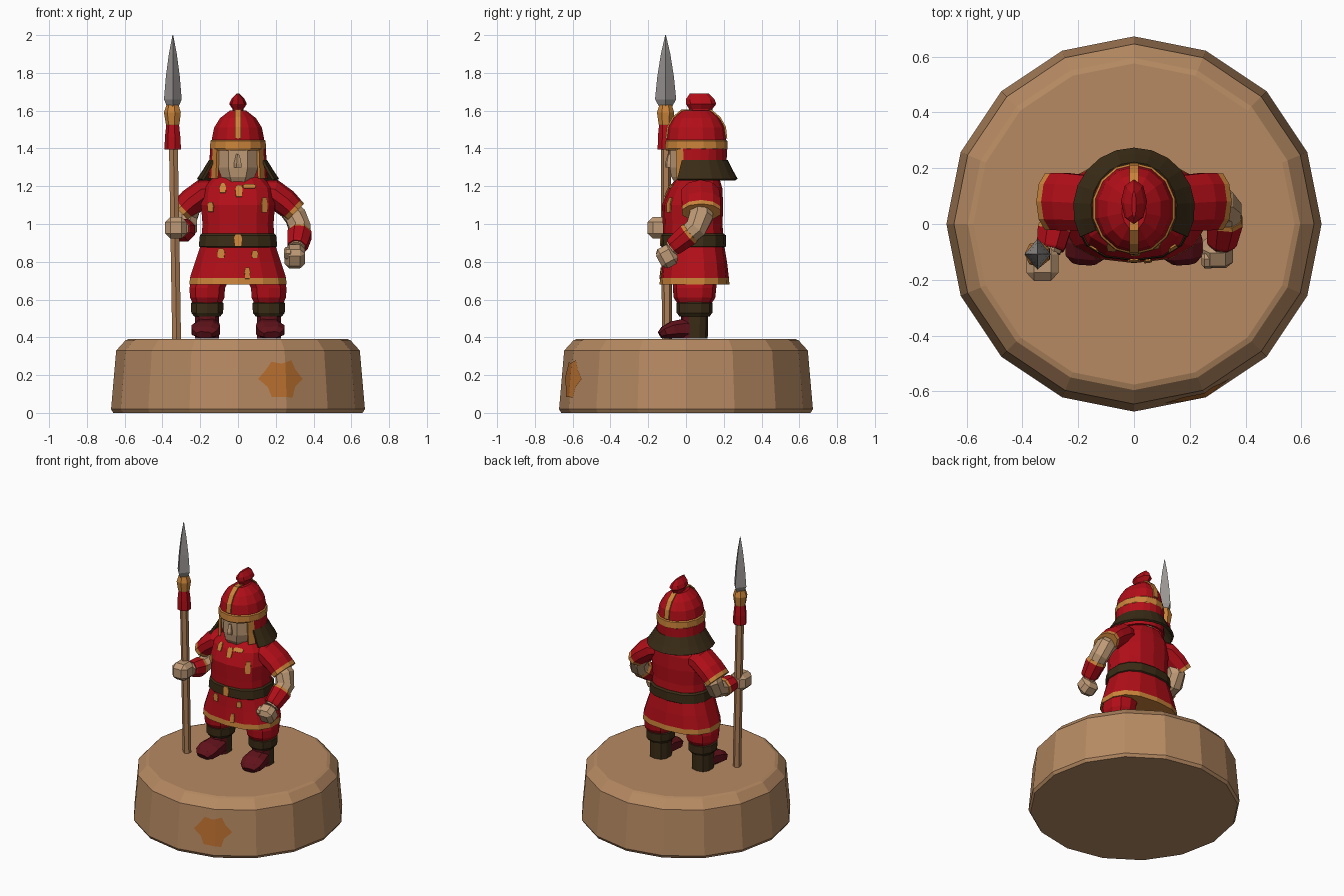
import bpy, bmesh, math
from mathutils import Vector, Matrix
from mathutils.bvhtree import BVHTree

if "Cube" in bpy.data.objects:
    bpy.data.objects.remove(bpy.data.objects["Cube"])


def lin(v):
    v /= 255
    return v / 12.92 if v <= 0.04045 else ((v + 0.055) / 1.055) ** 2.4


MATS = {}
for nm, rgb in {"stone_tan": (182, 138, 98), "skin": (190, 154, 118), "red": (178, 14, 24),
                "gold": (202, 132, 58), "dark_olive": (58, 44, 22), "maroon": (96, 18, 26),
                "steel": (152, 148, 146), "wood": (172, 126, 86),
                "orange_stain": (186, 112, 48)}.items():
    MATS[nm] = bpy.data.materials.new(nm)
    MATS[nm].diffuse_color = (*[lin(c) for c in rgb], 1)


def finish(name, bm, mats, thick=0):
    bmesh.ops.recalc_face_normals(bm, faces=bm.faces)
    me = bpy.data.meshes.new(name)
    bm.to_mesh(me)
    ob = bpy.data.objects.new(name, me)
    bpy.context.collection.objects.link(ob)
    for m in mats:
        me.materials.append(MATS[m])
    if thick:
        mod = ob.modifiers.new("thickness", 'SOLIDIFY')
        mod.thickness, mod.offset = thick, 0
    return ob


def power(v, p):
    return math.copysign(abs(v) ** p, v)


def loft(name, st, mats, n=10, ref=None, p=1.0, phase=0.5, rule=None):
    """Stations (x, y, z, ra, rb); rings lie flat unless ref orients them along the path.
    mats: one material, or one for each segment."""
    segs = [mats] * (len(st) - 1) if isinstance(mats, str) else mats
    used = list(dict.fromkeys(segs))
    if rule:
        used.append(rule[0])
    bm, rings = bmesh.new(), []
    for i, s in enumerate(st):
        u, v = Vector((1, 0, 0)), Vector((0, 1, 0))
        if ref:
            t = (Vector(st[min(i + 1, len(st) - 1)][:3]) - Vector(st[max(i - 1, 0)][:3])).normalized()
            u = Vector(ref)
            u = (u - u.dot(t) * t).normalized()
            v = t.cross(u)
        ring = []
        for k in range(n):
            a = 2 * math.pi * (k + phase) / n
            ring.append(bm.verts.new(Vector(s[:3]) + u * s[3] * power(math.cos(a), p)
                                     + v * s[4] * power(math.sin(a), p)))
        rings.append(ring)
    for i in range(len(st) - 1):
        for k in range(n):
            j = (k + 1) % n
            f = bm.faces.new((rings[i][k], rings[i][j], rings[i + 1][j], rings[i + 1][k]))
            f.material_index = used.index(segs[i])
            if rule and rule[1](f.calc_center_median()):
                f.material_index = len(used) - 1
    bm.faces.new(rings[0]).material_index = used.index(segs[0])
    bm.faces.new(rings[-1]).material_index = used.index(segs[-1])
    return finish(name, bm, used)


def shell(name, rings, a0, a1, n, mats, edge=None, thick=0.015):
    """Open band round the head; edge colours its two front ends."""
    bm = bmesh.new()
    rows = []
    for cy, z, rx, ry in rings:
        angs = [math.radians(a0 + (a1 - a0) * k / n) for k in range(n + 1)]
        rows.append([bm.verts.new((rx * math.cos(a), cy + ry * math.sin(a), z)) for a in angs])
    for lo, hi in zip(rows, rows[1:]):
        for k in range(n):
            f = bm.faces.new((lo[k], lo[k + 1], hi[k + 1], hi[k]))
            f.material_index = 1 if edge and k in (0, n - 1) else 0
    return finish(name, bm, [mats] + ([edge] if edge else []), thick)


def fist(name, loc, size, rot, mat="skin"):
    bm = bmesh.new()
    bmesh.ops.create_cube(bm, size=1)
    bmesh.ops.bevel(bm, geom=bm.edges[:], offset=0.24, segments=1, affect='EDGES')
    bm.transform(Matrix.Translation(loc) @ Matrix.Rotation(rot, 4, 'X') @ Matrix.Diagonal((*size, 1)))
    finish(name, bm, [mat])


# Sixteen-sided pedestal
loft("pedestal", [(0, 0, 0, .66, .66), (0, 0, .02, .672, .672), (0, 0, .33, .645, .645),
                  (0, 0, .385, .595, .595), (0, 0, .392, .575, .575)], "stone_tan", n=16, phase=0)

# Orange stain wrapped on the pedestal side, folded at the facet edge
bm = bmesh.new()
radii = [.13, .1, .12, .085, .11, .10, .13, .09, .115, .10, .12, .09]
bm.faces.new([bm.verts.new((.36 + 1.5 * r * math.cos(k * math.pi / 6), .18 + .95 * r * math.sin(k * math.pi / 6), 0))
              for k, r in enumerate(radii)])
bmesh.ops.bisect_plane(bm, geom=bm.verts[:] + bm.edges[:] + bm.faces[:],
                       plane_co=(math.pi / 8, 0, 0), plane_no=(1, 0, 0))
for v in bm.verts:
    a, z = v.co.x, v.co.y
    r = .674 - .087 * (z - .02)
    r *= math.cos(math.pi / 16) / math.cos(a % (math.pi / 8 + 1e-6) - math.pi / 16)
    r += .003
    v.co = (r * math.sin(a), -r * math.cos(a), z)
finish("pedestal_stain", bm, ["orange_stain"])

# Legs and boots
for s, side in ((1, "left"), (-1, "right")):
    x = .163 * s
    loft(side + "_trouser", [(.13 * s, .05, .76, .11, .12), (x, .045, .66, .098, .115),
                             (x, .045, .61, .095, .11), (x, .045, .57, .075, .085)], "red", p=.85)
    loft(side + "_boot_cuff", [(x, .045, .51, .072, .08), (x, .045, .53, .088, .094),
                               (x, .045, .58, .09, .096), (x, .045, .595, .075, .08)], "dark_olive", p=.85)
    loft(side + "_boot_shaft", [(x, .045, .395, .066, .07), (x, .045, .53, .066, .072)],
         "maroon", p=.8, rule=("dark_olive", lambda c: c.y > .03))
    loft(side + "_boot_foot", [(x, .07, .43, .06, .038), (x, .0, .448, .07, .056),
                               (x + .008 * s, -.07, .44, .08, .048), (x + .014 * s, -.115, .426, .072, .034),
                               (x + .016 * s, -.138, .413, .045, .02)], "maroon", n=8, ref=(1, 0, 0), p=.75)

# Tunic with gold hem
tunic = loft("tunic", [(0, .045, .68, .262, .185), (0, .045, .715, .26, .182), (0, .045, .80, .232, .172),
                       (0, .04, .90, .198, .16), (0, .035, 1.0, .192, .158), (0, .035, 1.10, .2, .162),
                       (0, .05, 1.19, .19, .142), (0, .065, 1.25, .13, .11)],
             ["gold"] + ["red"] * 6, n=14, p=.82)
belt = loft("belt", [(0, .04, .875, .2, .162), (0, .04, .882, .212, .173), (0, .04, .94, .206, .171),
                     (0, .04, .95, .196, .16)], "dark_olive", n=14, p=.82)
loft("collar", [(0, .055, 1.225, .125, .115), (0, .055, 1.25, .115, .108)], "gold", n=12)

# Gold ornaments laid on the tunic front
trees = []
for ob in (tunic, belt):
    b = bmesh.new()
    b.from_mesh(ob.data)
    trees.append(BVHTree.FromBMesh(b))
for name, x, z, w, h in (("left_clasp", .14, 1.10, .032, .08), ("right_clasp", -.145, 1.09, .032, .05),
                         ("chest_tab", .005, 1.175, .04, .06), ("right_lapel", -.08, 1.19, .035, .05),
                         ("left_lapel", .06, 1.2, .07, .022), ("belt_buckle", 0, .915, .045, .062),
                         ("right_skirt_tab", -.09, .845, .04, .05), ("left_skirt_tab", .09, .84, .035, .04),
                         ("hem_tab", .05, .74, .03, .06)):
    bm = bmesh.new()
    vs = []
    for dx, dz in ((-.4, -.5), (.4, -.5), (.5, .1), (.3, .5), (-.3, .5), (-.5, .1)):
        o = Vector((x + dx * w, -1, z + dz * h))
        hits = [t.ray_cast(o, Vector((0, 1, 0)))[0] for t in trees]
        vs.append(bm.verts.new(min((q for q in hits if q), key=lambda q: q.y) - Vector((0, .005, 0))))
    bm.faces.new(vs)
    finish(name, bm, ["gold"], .006)

# Sleeves with gold cuffs
for s, side in ((1, "left"), (-1, "right")):
    loft(side + "_sleeve", [(.11 * s, .07, 1.175, .085, .055), (.18 * s, .075, 1.165, .105, .075),
                            (.25 * s, .08, 1.115, .108, .072), (.287 * s, .08, 1.08, .107, .066),
                            (.305 * s, .08, 1.062, .107, .064)],
         ["red", "red", "red", "gold"], n=10, ref=(0, 1, 0))

# Arms, bracers and fists
loft("left_arm", [(.25, .08, 1.10, .055, .06), (.305, .08, 1.04, .062, .068), (.328, .05, .975, .062, .062),
                  (.325, -.01, .925, .056, .055), (.312, -.075, .87, .045, .045)], "skin", n=8, ref=(1, 0, 0))
loft("left_bracer", [(.328, .025, .955, .062, .062), (.326, .012, .944, .069, .066),
                     (.315, -.06, .886, .058, .055), (.313, -.07, .878, .052, .05)], ["gold", "red", "red"],
     n=8, ref=(1, 0, 0))
fist("left_fist", (.3, -.1, .828), (.11, .1, .115), .5)
fist("left_thumb", (.265, -.125, .845), (.045, .06, .06), .5)
loft("right_arm", [(-.24, .08, 1.11, .055, .06), (-.272, .09, 1.04, .062, .066), (-.275, .06, .98, .062, .062),
                   (-.285, -.01, .965, .055, .055), (-.305, -.10, .975, .045, .045)], "skin", n=8, ref=(1, 0, 0))
loft("right_bracer", [(-.284, 0, .966, .06, .06), (-.286, -.02, .967, .064, .064),
                      (-.298, -.08, .974, .055, .055), (-.3, -.09, .976, .05, .05)], ["gold", "red", "red"],
     n=8, ref=(1, 0, 0))
fist("right_fist", (-.328, -.142, .98), (.115, .125, .115), 0)

# Spear
loft("spear_shaft", [(-.325, -.1, .39, .027, .027), (-.345, -.108, 1.6, .027, .027)], "wood", n=6)
loft("spear_tassel", [(-.343, -.107, 1.395, .046, .044), (-.344, -.107, 1.46, .043, .043),
                      (-.344, -.108, 1.54, .034, .034)], "red", n=7)
loft("spear_collar", [(-.344, -.108, 1.51, .03, .03), (-.344, -.108, 1.53, .038, .038),
                      (-.345, -.108, 1.59, .047, .047), (-.345, -.108, 1.63, .034, .034)], "gold", n=7)
loft("spear_head", [(-.345, -.108, 1.61, .026, .028), (-.345, -.108, 1.66, .047, .056),
                    (-.345, -.108, 1.78, .037, .044), (-.345, -.108, 1.9, .021, .025),
                    (-.345, -.108, 2.0, .002, .002)], "steel", n=4, phase=0)

# Head
loft("face", [(0, .03, 1.21, .07, .09), (0, .02, 1.25, .095, .105), (0, .02, 1.30, .115, .113),
              (0, .02, 1.42, .115, .112)], "skin", n=8, p=.85)
loft("nose", [(0, -.085, 1.30, .022, .025), (0, -.085, 1.32, .022, .028), (0, -.085, 1.37, .01, .012)],
     "skin", n=5)

# Helmet dome, brow band, side flaps, neck guard and crest
dome = [(1.39, .142, .157), (1.45, .142, .157), (1.51, .13, .15), (1.56, .098, .122), (1.6, .045, .075)]
loft("helmet_dome", [(0, .055, z, a, b) for z, a, b in dome], "red", n=14)
loft("helmet_band", [(0, .055, 1.39, .144, .16), (0, .055, 1.4, .152, .166), (0, .055, 1.44, .15, .164),
                     (0, .055, 1.446, .142, .157)], "gold", n=14)
shell("helmet_side_flaps", [(.055, 1.24, .15, .15), (.055, 1.32, .145, .152), (.055, 1.40, .142, .155)],
      -42, 222, 16, "red", "gold")
shell("neck_guard", [(.055, 1.235, .212, .212), (.055, 1.275, .185, .19), (.055, 1.335, .148, .16)],
      -28, 208, 14, "dark_olive")
bm = bmesh.new()
path = [(.055 - b - .002, z) for z, a, b in dome[1:]] + [(.055 + b + .002, z) for z, a, b in dome[:0:-1]]
rows = [[bm.verts.new((x, y, z + .003)) for x in (-.017, .017)] for y, z in path]
for lo, hi in zip(rows, rows[1:]):
    bm.faces.new((lo[0], lo[1], hi[1], hi[0]))
finish("helmet_ridge", bm, ["gold"], .009)
loft("helmet_crest", [(0, .075, 1.585, .028, .062), (0, .078, 1.61, .03, .062), (0, .08, 1.635, .047, .08),
                      (0, .075, 1.66, .036, .076), (0, .07, 1.69, .008, .05)], "red", n=8, phase=0)

for m in bpy.data.materials:
    if m.users and not m.is_grease_pencil:
        m.use_nodes = True
        m.node_tree.nodes["Principled BSDF"].inputs["Base Color"].default_value = m.diffuse_color
